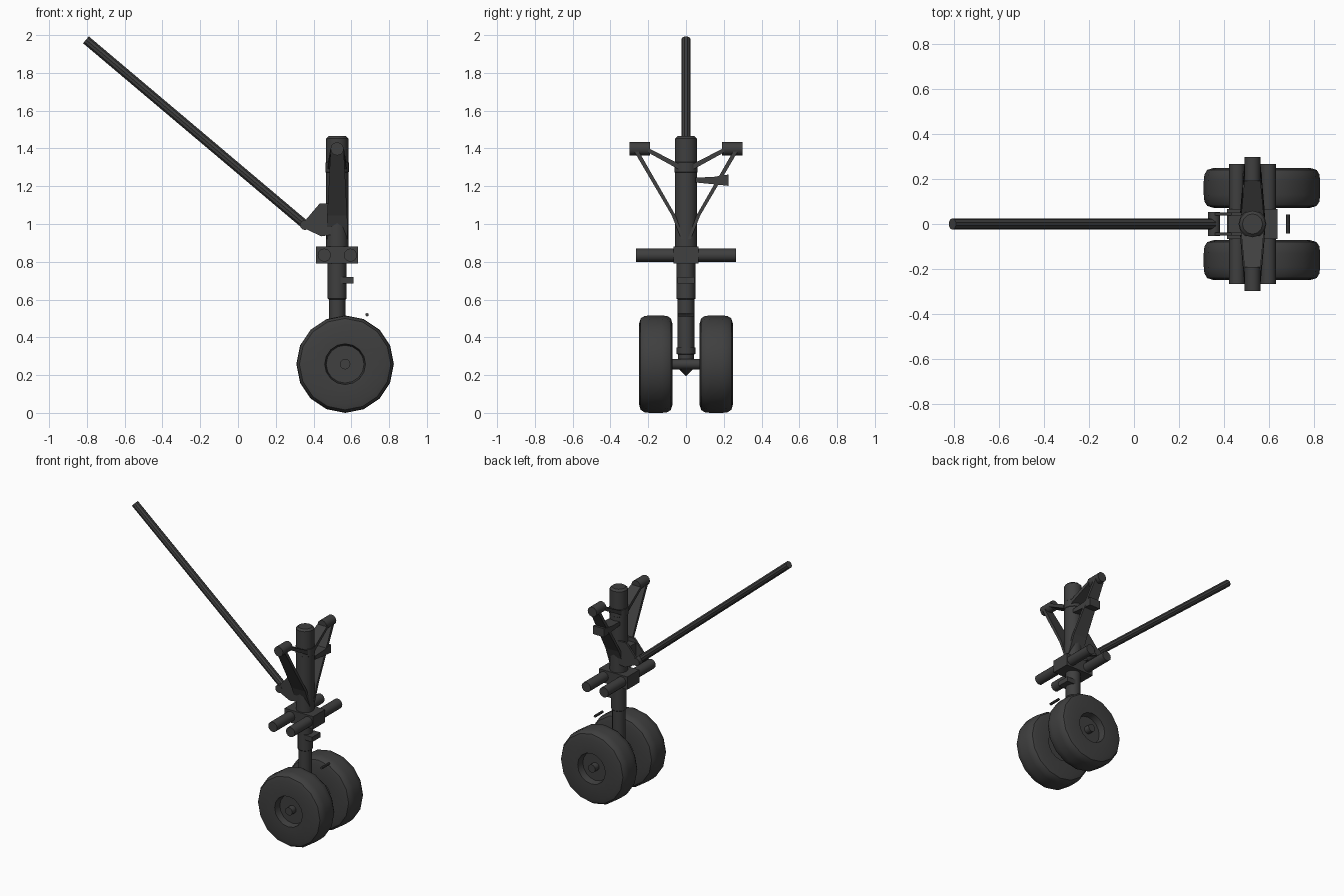
import bpy, bmesh, math
from mathutils import Vector, Matrix

if "Cube" in bpy.data.objects:
    bpy.data.objects.remove(bpy.data.objects["Cube"], do_unlink=True)

metal = bpy.data.materials.new("dark_grey")
metal.use_nodes = True
GREY = (0.05, 0.05, 0.05, 1)
metal.diffuse_color = GREY
metal.node_tree.nodes["Principled BSDF"].inputs["Base Color"].default_value = GREY

STRUT_X = 0.525
AXLE = Vector((0.567, 0, 0.258))


def finish(name, bm, smooth=False):
    bmesh.ops.remove_doubles(bm, verts=bm.verts, dist=1e-5)
    bmesh.ops.recalc_face_normals(bm, faces=bm.faces)
    mesh = bpy.data.meshes.new(name)
    bm.to_mesh(mesh)
    bm.free()
    mesh.materials.append(metal)
    obj = bpy.data.objects.new(name, mesh)
    bpy.context.collection.objects.link(obj)
    if smooth:
        bpy.ops.object.select_all(action='DESELECT')
        obj.select_set(True)
        bpy.context.view_layer.objects.active = obj
        bpy.ops.object.shade_smooth_by_angle(angle=math.radians(32))
    return obj


def lathe(name, profile, matrix, sides=12):
    """Revolve (radius, height) points around local z."""
    bm = bmesh.new()
    vs = [bm.verts.new((r, 0, h)) for r, h in profile]
    es = [bm.edges.new(p) for p in zip(vs, vs[1:])]
    bmesh.ops.spin(bm, geom=vs + es, cent=(0, 0, 0), axis=(0, 0, 1),
                   angle=2 * math.pi, steps=sides)
    bm.transform(matrix)
    return finish(name, bm, smooth=True)


def rod(name, start, end, radius, sides=12):
    a, b = Vector(start), Vector(end)
    d = b - a
    m = Matrix.Translation(a) @ d.to_track_quat('Z', 'Y').to_matrix().to_4x4()
    return lathe(name, [(0, 0), (radius, 0), (radius, d.length), (0, d.length)], m, sides)


def prism(name, outline, axis, centre, half, taper=None):
    """Extrude a 2D outline along x (points are y, z) or y (points are x, z).
    taper optionally gives one half depth per point."""
    bm = bmesh.new()
    halves = taper or [half] * len(outline)
    rings = []
    for s in (-1, 1):
        ring = []
        for (u, z), h in zip(outline, halves):
            depth = centre + s * h
            ring.append(bm.verts.new((depth, u, z) if axis == 'x' else (u, depth, z)))
        rings.append(ring)
        bm.faces.new(ring)
    n = len(outline)
    for i in range(n):
        j = (i + 1) % n
        bm.faces.new((rings[0][i], rings[0][j], rings[1][j], rings[1][i]))
    return finish(name, bm)


def box(name, x, y, z):
    return prism(name, [(x[0], z[0]), (x[1], z[0]), (x[1], z[1]), (x[0], z[1])],
                 'y', sum(y) / 2, (y[1] - y[0]) / 2)


# Main column and sliding piston with pointed foot
upright = Matrix.Translation((STRUT_X, 0, 0))
lathe("main_column", [(0, 0.86), (0.059, 0.86), (0.059, 1.452), (0.045, 1.465), (0, 1.465)], upright)
lathe("piston", [(0, 0.195), (0.042, 0.235), (0.042, 0.31), (0.05, 0.312), (0.05, 0.345),
                 (0.044, 0.347), (0.044, 0.6), (0.05, 0.605), (0.05, 0.87), (0, 0.87)], upright)
lathe("column_collar", [(0.055, 1.27), (0.062, 1.275), (0.062, 1.325), (0.055, 1.33)], upright)

# Cross block with two transverse rods
box("cross_block", (0.412, 0.635), (-0.067, 0.067), (0.79, 0.88))
for label, x in (("right", 0.457), ("left", 0.595)):
    rod(label + "_cross_rod", (x, -0.265, 0.835), (x, 0.265, 0.835), 0.035)

# Mounting arms on both sides of the column
for label, s in (("front", -1), ("back", 1)):
    rod(label + "_mount_pin", (STRUT_X, s * 0.19, 1.398), (STRUT_X, s * 0.298, 1.398), 0.035)
    prism(label + "_lower_arm",
          [(s * 0.275, 1.385), (s * 0.25, 1.385), (s * 0.055, 1.045),
           (s * 0.01, 0.92), (s * 0.025, 0.92), (s * 0.075, 1.045)],
          'x', STRUT_X, 0, taper=[0.035, 0.035, 0.053, 0.056, 0.056, 0.053])
    prism(label + "_upper_arm",
          [(s * 0.2, 1.402), (s * 0.2, 1.378), (s * 0.04, 1.29), (s * 0.04, 1.32)],
          'x', STRUT_X, 0, taper=[0.035, 0.035, 0.05, 0.05])

# Actuator block reaching to the back arm
prism("actuator_block",
      [(0.05, 1.22), (0.15, 1.21), (0.225, 1.202), (0.225, 1.262), (0.15, 1.25), (0.05, 1.245)],
      'x', STRUT_X, 0.043)

# Diagonal brace and its fork bracket
rod("diagonal_brace", (-0.805, 0, 1.975), (0.36, 0, 0.992), 0.025, 10)
bracket = [(0.335, 0.985), (0.34, 1.0), (0.432, 1.108), (0.5, 1.108), (0.55, 0.95), (0.44, 0.935)]
for label, y in (("front", -0.044), ("back", 0.044)):
    prism(label + "_bracket_plate", bracket, 'y', y, 0.007)
rod("bracket_pin", (0.355, -0.053, 0.995), (0.355, 0.053, 0.995), 0.027)
box("bracket_web", (0.418, 0.49), (-0.04, 0.04), (0.95, 1.08))

# Small fittings near the piston
box("piston_lug", (0.53, 0.612), (-0.045, 0.045), (0.685, 0.72))
rod("loose_link", (0.683, -0.043, 0.52), (0.683, 0.043, 0.52), 0.009, 8)

# Axle and twin wheels with recessed hubs
rod("axle", AXLE + Vector((0, -0.243, 0)), AXLE + Vector((0, 0.243, 0)), 0.028)
tyre = [(0, 0.085), (0.1, 0.085), (0.105, 0.075), (0.215, 0.072), (0.242, 0.08), (0.255, 0.1),
        (0.258, 0.13), (0.258, 0.19), (0.255, 0.22), (0.242, 0.24), (0.215, 0.248),
        (0.108, 0.246), (0.1, 0.2), (0, 0.2)]
for label, s in (("front", -1), ("back", 1)):
    turn = Matrix.Translation(AXLE) @ Matrix.Rotation(-s * math.pi / 2, 4, 'X')
    spin_to_ground = Matrix.Rotation(math.pi / 2, 4, 'Z')
    lathe(label + "_wheel", tyre, turn @ spin_to_ground, 16)
